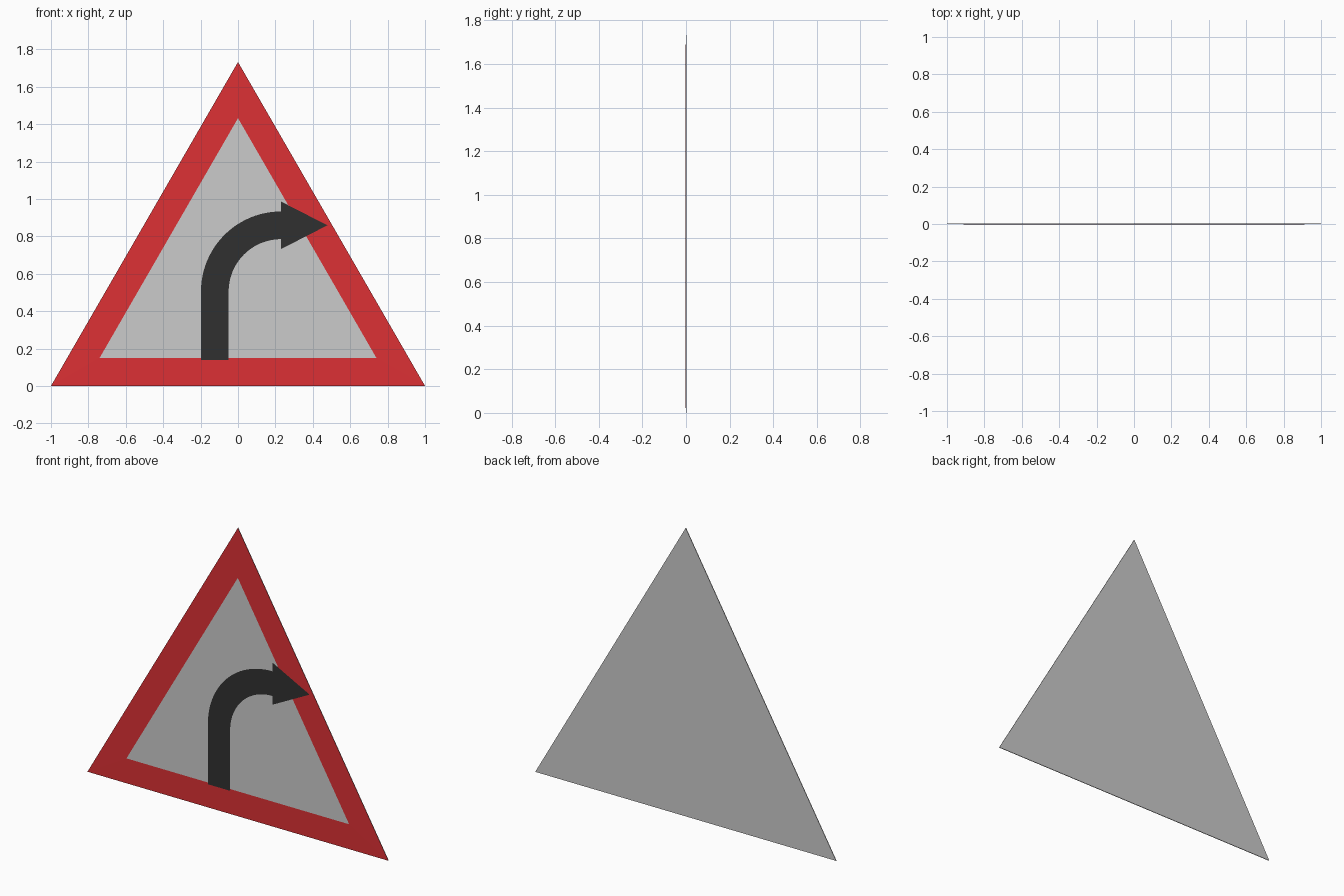
import bpy, math

if "Cube" in bpy.data.objects:
    bpy.data.objects.remove(bpy.data.objects["Cube"])


def material(name, color):
    m = bpy.data.materials.new(name)
    m.diffuse_color = color
    m.use_nodes = True
    m.node_tree.nodes["Principled BSDF"].inputs["Base Color"].default_value = m.diffuse_color
    return m


def make(name, verts, faces, mat=None):
    me = bpy.data.meshes.new(name)
    me.from_pydata(verts, [], faces)
    me.update()
    if mat:
        me.materials.append(mat)
    ob = bpy.data.objects.new(name, me)
    bpy.context.collection.objects.link(ob)
    return ob


def at(points, y):
    return [(x, y, z) for x, z in points]


red = material("red_paint", (0.72, 0.03, 0.035, 1))
black = material("black_paint", (0.03, 0.03, 0.03, 1))

BACK, RIM, PANEL, ARROW = 0.003, -0.001, -0.002, -0.003
outer = [(-1, 0), (1, 0), (0, math.sqrt(3))]
inner = [(-0.74, 0.15), (0.74, 0.15), (0, 1.432)]

# Metal backing: rear face and thin edges
make("back_plate", at(outer, RIM) + at(outer, BACK),
     [(5, 4, 3)] + [(i, i + 3, (i + 1) % 3 + 3, (i + 1) % 3) for i in range(3)])

# Red border on the front
make("red_border", at(outer, RIM) + at(inner, PANEL),
     [(i, (i + 1) % 3, (i + 1) % 3 + 3, i + 3) for i in range(3)], red)

# Pale centre panel
make("centre_panel", at(inner, PANEL), [(0, 1, 2)])

# Arrow: straight shaft, quarter bend, then pointed head
cx, cz, r_out, r_in, steps = 0.23, 0.505, 0.428, 0.28, 24
strip = [(cx - r_out, 0.14), (cx - r_in, 0.14)]
for i in range(steps + 1):
    a = math.pi - math.pi / 2 * i / steps
    strip += [(cx + r * math.cos(a), cz + r * math.sin(a)) for r in (r_out, r_in)]
faces = [(2 * i, 2 * i + 1, 2 * i + 3, 2 * i + 2) for i in range(steps + 1)]
n = len(strip)
strip += [(cx, 0.732), (0.478, 0.859), (cx, 0.986)]
faces.append((n, n + 1, n + 2))
make("turn_arrow", at(strip, ARROW), faces, black)
